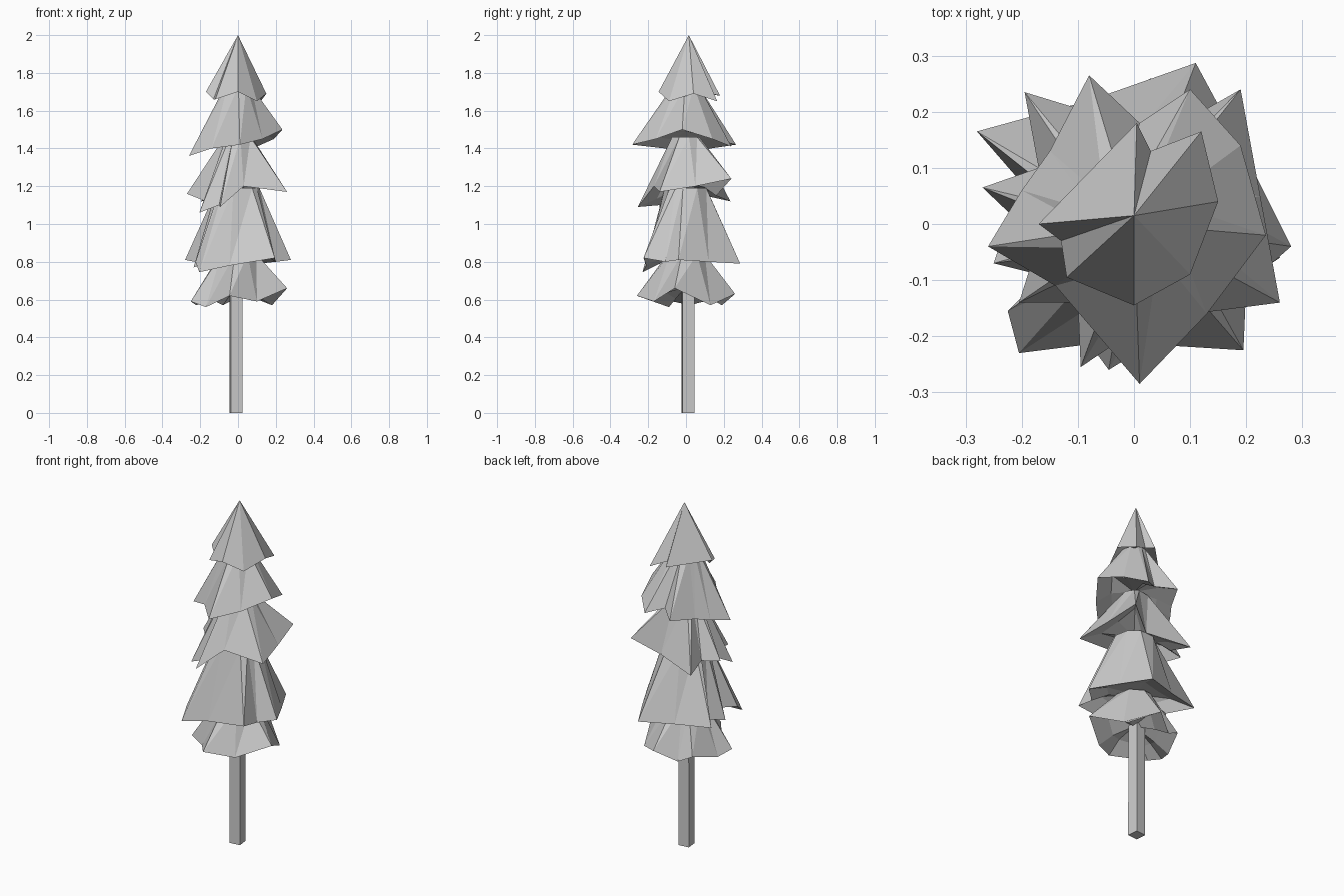
import bpy, bmesh, math
from mathutils import Vector

if "Cube" in bpy.data.objects:
    bpy.data.objects.remove(bpy.data.objects["Cube"])


def make_object(name, bm):
    bmesh.ops.recalc_face_normals(bm, faces=bm.faces)
    mesh = bpy.data.meshes.new(name)
    bm.to_mesh(mesh)
    bm.free()
    obj = bpy.data.objects.new(name, mesh)
    bpy.context.collection.objects.link(obj)
    return obj


def tier(name, rim, top_z, top_r):
    """Flat-faced skirt of foliage with a ragged rim and a hollow underside."""
    bm = bmesh.new()
    n = len(rim)
    rim = [Vector(p) for p in rim]
    outer = [bm.verts.new(p) for p in rim]
    inner = [bm.verts.new((p.x * .6, p.y * .6, p.z + .045)) for p in rim]
    under = bm.verts.new((0, 0, sum(p.z for p in rim) / n + .07))
    if top_r:
        upper = []
        for p in rim:
            d = Vector((p.x, p.y, 0)).normalized() * top_r
            upper.append(bm.verts.new((d.x, d.y, top_z)))
        bm.faces.new(upper)
    else:
        apex = bm.verts.new((0, .015, top_z))
    for i in range(n):
        j = (i + 1) % n
        if top_r:
            bm.faces.new((outer[i], outer[j], upper[j]))
            bm.faces.new((outer[i], upper[j], upper[i]))
        else:
            bm.faces.new((outer[i], outer[j], apex))
        bm.faces.new((outer[j], outer[i], inner[i], inner[j]))
        bm.faces.new((inner[j], inner[i], under))
    return make_object(name, bm)


# Foliage tiers, rims listed counter-clockwise from the front
tier("foliage_top", [
    (0, -.145, 1.70), (.10, -.09, 1.65), (.15, .04, 1.69), (.12, .165, 1.65),
    (.03, .13, 1.69), (.005, .18, 1.68), (-.17, 0, 1.70), (-.13, -.03, 1.66),
    (-.12, -.095, 1.66)],
    2.0, 0)
tier("foliage_upper", [
    (.01, -.285, 1.42), (.13, -.16, 1.45), (.235, -.02, 1.50),
    (.19, .14, 1.45), (.10, .24, 1.41), (.01, .18, 1.44), (-.08, .265, 1.42),
    (-.15, .13, 1.40), (-.2, .06, 1.38), (-.26, -.04, 1.36),
    (-.14, -.11, 1.40)],
    1.73, .07)
tier("foliage_middle", [
    (-.095, -.255, 1.09), (.03, -.17, 1.20), (.26, -.14, 1.17),
    (.225, .05, 1.20), (.19, .24, 1.24), (.05, .16, 1.15),
    (-.195, .235, 1.12), (-.17, .1, 1.15), (-.27, .065, 1.16),
    (-.17, -.03, 1.12), (-.205, -.14, 1.06), (-.1, -.14, 1.10)],
    1.46, .075)
tier("foliage_lower", [
    (-.205, -.23, .745), (-.045, -.21, .78), (.195, -.225, .82),
    (.2, -.11, .80), (.28, -.04, .81), (.2, .12, .80), (.11, .287, .79),
    (-.08, .22, .80), (-.28, .165, .81), (-.18, .05, .79),
    (-.235, -.03, .77), (-.16, -.09, .80), (-.225, -.155, .80)],
    1.19, .115)
tier("foliage_bottom", [
    (-.045, -.26, .62), (.1, -.17, .59), (.26, -.06, .66), (.18, .13, .57),
    (.03, .26, .63), (-.08, .19, .57), (-.16, .17, .61), (-.22, .02, .57),
    (-.25, -.07, .59), (-.17, -.09, .56)],
    .84, .10)

# Square trunk running up into the foliage
bm = bmesh.new()
bmesh.ops.create_cone(bm, cap_ends=True, segments=4, radius1=.045,
                      radius2=.043, depth=1.0)
trunk = make_object("trunk", bm)
trunk.location = (-.01, .01, .5)
trunk.rotation_euler.z = math.radians(51)
